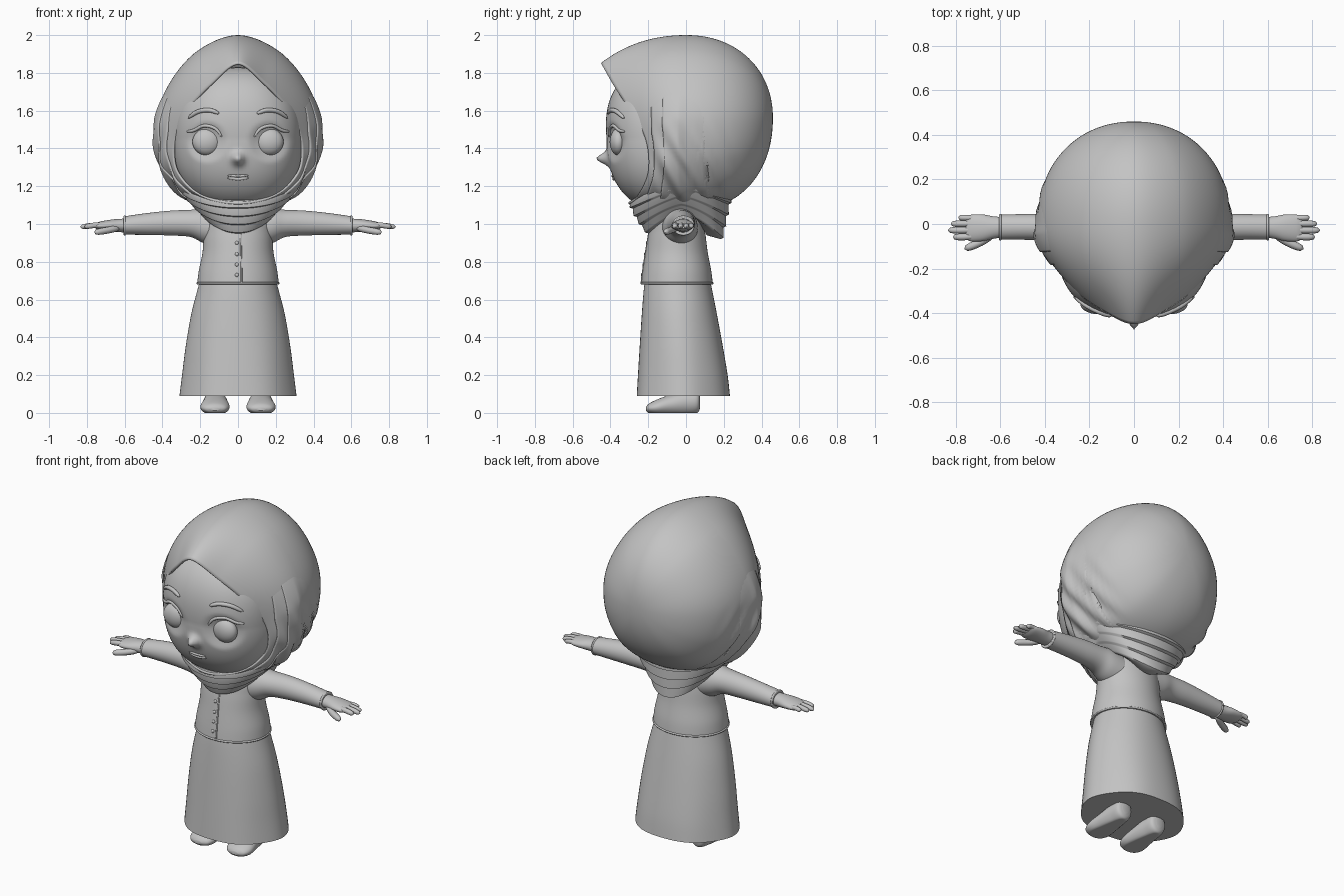
import bpy, bmesh, math
from math import sin, cos, pi, radians
from mathutils import Vector as V

if "Cube" in bpy.data.objects:
    bpy.data.objects.remove(bpy.data.objects["Cube"], do_unlink=True)

GREY = (0.55, 0.55, 0.55, 1)
mat = bpy.data.materials.new("plain grey")
mat.use_nodes = True
mat.diffuse_color = GREY
bsdf = next(n for n in mat.node_tree.nodes if n.type == 'BSDF_PRINCIPLED')
bsdf.inputs["Base Color"].default_value = GREY


def finish(bm, name, sharp=40):
    bmesh.ops.remove_doubles(bm, verts=bm.verts, dist=0.0004)
    bmesh.ops.recalc_face_normals(bm, faces=bm.faces)
    me = bpy.data.meshes.new(name)
    bm.to_mesh(me)
    bm.free()
    me.materials.append(mat)
    me.shade_smooth()
    me.set_sharp_from_angle(angle=radians(sharp))
    ob = bpy.data.objects.new(name, me)
    bpy.context.collection.objects.link(ob)
    return ob


def loft(name, rings, closed=True, caps=True, sharp=40):
    """Skin a list of equally long point rings."""
    bm = bmesh.new()
    rows = [[bm.verts.new(p) for p in r] for r in rings]
    n = len(rows[0])
    for a, b in zip(rows, rows[1:]):
        for i in range(n if closed else n - 1):
            j = (i + 1) % n
            bm.faces.new((a[i], a[j], b[j], b[i]))
    if caps:
        bm.faces.new(rows[0])
        bm.faces.new(rows[-1])
    return finish(bm, name, sharp)


def spline(keys, t):
    """Catmull-Rom through keys, mirrored in x at both ends; t runs 0..1."""
    keys = [V(k) for k in keys]
    flip = lambda v: V((-v.x, v.y, v.z))
    pts = [flip(keys[1])] + keys + [flip(keys[-2])]
    f = t * (len(keys) - 1)
    i = min(int(f), len(keys) - 2)
    u = f - i
    a, b, c, d = pts[i:i + 4]
    return 0.5 * (2 * b + (c - a) * u + (2 * a - 5 * b + 4 * c - d) * u * u
                  + (3 * b - a - 3 * c + d) * u ** 3)


def smooth_rows(rows, steps=6):
    """Blend rows of numbers smoothly so a few sections make a soft shape."""
    out = []
    for i in range(len(rows) - 1):
        a, b, c, d = [V(rows[max(0, min(len(rows) - 1, i + k))]) for k in (-1, 0, 1, 2)]
        for s in range(steps):
            u = s / steps
            out.append(0.5 * (2 * b + (c - a) * u + (2 * a - 5 * b + 4 * c - d) * u * u
                              + (3 * b - a - 3 * c + d) * u ** 3))
    return out + [V(rows[-1])]


def tube(name, pts, radius, taper=True):
    cu = bpy.data.curves.new(name, 'CURVE')
    cu.dimensions = '3D'
    cu.bevel_depth = radius
    cu.bevel_resolution = 3
    cu.use_fill_caps = True
    sp = cu.splines.new('POLY')
    path = smooth_rows(pts, 6)
    sp.points.add(len(path) - 1)
    for i, p in enumerate(path):
        u = 2 * i / (len(path) - 1) - 1
        sp.points[i].co = (*p, 1)
        sp.points[i].radius = max(0.12, (1 - abs(u) ** 4) ** 0.5) if taper else 1
    sp.use_smooth = True
    cu.materials.append(mat)
    ob = bpy.data.objects.new(name, cu)
    bpy.context.collection.objects.link(ob)


def ball(name, c, r, seg=32):
    bm = bmesh.new()
    bmesh.ops.create_uvsphere(bm, u_segments=seg, v_segments=seg // 2, radius=1)
    for v in bm.verts:
        v.co = V([c[k] + r[k] * v.co[k] for k in range(3)])
    return finish(bm, name, 180)


# Face: a rounded block with eye sockets and a small nose
P, FC, FR = 2.3, V((0, -0.1, 1.45)), V((0.345, 0.32, 0.38))


def sculpt(p):
    y = p.y - 0.1 * max(0, p.z - 1.45) * (p.y < -0.15)
    d = math.hypot(abs(p.x) - 0.165, p.z - 1.435) / 0.11
    y += 0.03 * max(0, 1 - d * d) ** 1.2
    y -= 0.062 * math.exp(-(p.x / 0.028) ** 2 - ((p.z - 1.345) / 0.03) ** 2)
    return y


def face_point(x, z, lift=0.0):
    k = max(0, 1 - abs(x / FR.x) ** P - abs((z - FC.z) / FR.z) ** P)
    p = V((x, FC.y - FR.y * k ** (1 / P), z))
    return V((x, sculpt(p) - lift, z))


bm = bmesh.new()
bmesh.ops.create_uvsphere(bm, u_segments=128, v_segments=96, radius=1)
for v in bm.verts:
    s = sum(abs(c) ** P for c in v.co) ** (-1 / P)
    v.co = V([FC[k] + FR[k] * s * v.co[k] for k in range(3)])
    if v.co.y < -0.12:
        v.co.y = sculpt(v.co)
finish(bm, "face", 180)

for side, word in ((1, "left"), (-1, "right")):
    ball(word + "_eye", (side * 0.165, -0.358, 1.435), (0.076, 0.046, 0.072))
    on_face = lambda pts: [face_point(side * x, z, 0.002) for x, z in pts]
    tube(word + "_eyebrow", on_face([(0.1, 1.585), (0.15, 1.602), (0.21, 1.595), (0.265, 1.56)]), 0.012)
    tube(word + "_eyelash", on_face([(0.085, 1.46), (0.12, 1.505), (0.18, 1.52), (0.235, 1.495), (0.272, 1.49)]), 0.009)
for z, h, r in ((1.256, -0.002, 0.007), (1.244, -0.006, 0.008)):
    tube("lip", [face_point(x, z + h * (1 - abs(x) / 0.055), 0.001) for x in (-0.055, -0.025, 0, 0.025, 0.055)], r)

# Headscarf: swept from the back of the head, over its widest ring, to the face opening
WIDEST = [(0, 0, 2.0), (0.21, 0, 1.92), (0.36, 0, 1.75), (0.432, 0, 1.55),
          (0.405, 0, 1.32), (0.26, 0.03, 1.14), (0, 0.05, 1.08)]
OPENING = [(0, -0.45, 1.852), (0.14, -0.39, 1.745), (0.26, -0.305, 1.61), (0.335, -0.215, 1.45),
           (0.325, -0.2, 1.28), (0.2, -0.255, 1.15), (0, -0.305, 1.105)]
BACK = V((0, 0.46, 1.56))


def scarf_point(turn, s, lift=0.0):
    """turn 0..2 goes round from the crown; s 0..1 back to ring, 1..2 ring to opening."""
    t, flip = (turn, 1) if turn <= 1 else (2 - turn, -1)
    m, e = spline(WIDEST, t), spline(OPENING, t)
    if s < 1:
        a = s * pi / 2
        k, h = sin(a) ** 0.94, cos(a) ** 0.94 if s < 1 else 0
        p = V((m.x * k, m.y + (BACK.y - m.y) * h, BACK.z + (m.z - BACK.z) * k))
    else:
        u = s - 1
        c = V((m.x, m.y + (e.y - m.y) * 0.58, m.z))
        p = m * (1 - u) ** 2 + c * 2 * u * (1 - u) + e * u * u
    # Slanted folds gather low on the sides
    w = max(0, min(1, (abs(p.x) - 0.2) / 0.1)) * max(0, min(1, (1.58 - p.z) / 0.25))
    w *= max(0, min(1, (0.26 - p.y) / 0.15)) * max(0, min(1, (p.y + 0.2) / 0.08))
    d = V((p.x, 0, p.z - 1.55)).normalized()
    p = p + d * (lift + 0.011 * w * sin(62 * (p.y * 0.83 + (p.z - 1.5) * 0.5)))
    return V((p.x * flip, p.y, p.z))


N = 120
hood = loft("headscarf", [[scarf_point(2 * i / N, 2 * j / 56) for i in range(N)] for j in range(57)],
            caps=False, sharp=60)
shell = hood.modifiers.new("thickness", 'SOLIDIFY')
shell.thickness = 0.012
# Overlapping outer layer, round the cheeks and under the chin
for k, (end, lift) in enumerate(((1.83, 0.012), (1.55, 0.02))):
    rows = []
    for j in range(20):
        row = []
        for i in range(81):
            f = i / 80
            fade = min(1, sin(pi * f) * 3)
            s = 0.85 + (end - 0.85) * j / 19 * (0.75 + 0.25 * fade)
            row.append(scarf_point(0.36 + 1.28 * f, s, (lift * min(1, j / 9) + 0.002) * fade - 0.004))
        rows.append(row)
    layer = loft("scarf_layer", rows, closed=False, caps=False, sharp=60)
    layer.modifiers.new("thickness", 'SOLIDIFY').thickness = 0.012

# Neck wrap: stepped drapes dipping to a point in front and behind
rings = []
for j in range(37):
    t = j / 36
    ring = []
    for i in range(96):
        a = 2 * pi * i / 96
        front = max(0, -sin(a))
        back = max(0, sin(a))
        dip = abs(sin(a)) ** 1.6
        top = 1.235 - 0.11 * front - 0.07 * back
        low = 1.055 - (0.105 if sin(a) < 0 else 0.135) * dip
        step = 0.016 * (t * 4 % 1 - 0.4) * (0.4 + 0.6 * dip)
        rx = 0.335 - 0.145 * t ** 1.3 + step
        ry = (0.275 - 0.095 * t ** 1.5 if sin(a) < 0 else 0.27 - 0.055 * t) + step
        ring.append(V((rx * cos(a), -0.025 + ry * sin(a), top + (low - top) * t)))
    rings.append(ring)
rings.append([V((p.x * 0.6, p.y * 0.6, p.z + 0.02)) for p in rings[-1]])
loft("neck_wrap", rings, sharp=50)


# Clothes: stacked oval sections (height, centre y, half width, half depth)
def oval(row, wave=0.0, n=72):
    z, cy, rx, ry = row
    return [V((rx * cos(a) * (1 + wave * cos(6 * a)), cy + ry * sin(a) * (1 + wave * cos(6 * a)), z))
            for a in (2 * pi * i / n for i in range(n))]


jacket = [(0.68, -0.048, 0.216, 0.19), (0.75, -0.048, 0.208, 0.182), (0.85, -0.05, 0.188, 0.165),
          (0.95, -0.048, 0.182, 0.15), (1.03, -0.045, 0.17, 0.13), (1.1, -0.035, 0.09, 0.08)]
loft("jacket", [oval((0.685, -0.048, 0.19, 0.165))] + [oval(r) for r in smooth_rows(jacket)])
skirt = [(0.74, -0.045, 0.19, 0.165), (0.66, -0.043, 0.212, 0.18), (0.52, -0.035, 0.247, 0.2),
         (0.35, -0.025, 0.275, 0.222), (0.2, -0.017, 0.293, 0.24), (0.09, -0.014, 0.306, 0.25)]
loft("skirt", [oval(r, 0.02 * (0.74 - r[0])) for r in smooth_rows(skirt)])
tube("jacket_hem", [(p.x, p.y, p.z) for p in oval((0.686, -0.048, 0.214, 0.188), n=24) + oval((0.686, -0.048, 0.214, 0.188), n=24)[:1]], 0.006, False)
tube("front_placket", [(0.018, -0.236, 0.685), (0.018, -0.228, 0.75), (0.016, -0.213, 0.85), (0.014, -0.196, 0.95)], 0.005, False)
for z, y in ((0.73, -0.232), (0.785, -0.224), (0.84, -0.216), (0.9, -0.206)):
    ball("button", (-0.006, y, z), (0.01, 0.007, 0.01), 16)


# Arms, hands and feet
def section(axis, at, c, r, n=40):
    pts = []
    for a in (2 * pi * i / n for i in range(n)):
        u, w = c[0] + r[0] * cos(a), c[1] + r[1] * sin(a)
        pts.append(V((at, u, w)) if axis == 'x' else V((u, at, max(0, w))))
    return pts


# Sections run (position, centre, height, half width, half height)
SLEEVE = [(0.08, -0.035, 0.97, 0.1, 0.1), (0.18, -0.03, 0.99, 0.09, 0.092), (0.25, -0.024, 1.003, 0.074, 0.072),
          (0.35, -0.016, 1.005, 0.064, 0.066), (0.48, -0.013, 1.0, 0.058, 0.058), (0.605, -0.014, 0.992, 0.056, 0.048)]
PALM = [(0.58, -0.014, 0.992, 0.045, 0.037), (0.63, -0.016, 0.992, 0.05, 0.035), (0.68, -0.017, 0.992, 0.06, 0.03),
        (0.73, -0.018, 0.99, 0.06, 0.023), (0.755, -0.018, 0.99, 0.05, 0.014)]
FOOT = [(0.075, 0.12, 0.06, 0.02, 0.03), (0.06, 0.12, 0.06, 0.05, 0.06), (0, 0.12, 0.055, 0.06, 0.066),
        (-0.08, 0.12, 0.042, 0.07, 0.056), (-0.15, 0.122, 0.03, 0.077, 0.042),
        (-0.195, 0.122, 0.024, 0.06, 0.026), (-0.212, 0.122, 0.022, 0.025, 0.01)]
FINGERS = [(0.028, 0.785, 0.013), (0.001, 0.822, 0.0145), (-0.028, 0.835, 0.015), (-0.058, 0.812, 0.015)]
for side, word in ((1, "left"), (-1, "right")):
    for name, rows in (("sleeve", SLEEVE), ("palm", PALM)):
        loft(f"{word}_{name}", [section('x', side * r[0], r[1:3], r[3:5]) for r in smooth_rows(rows)])
    loft(word + "_shoe", [section('y', r[0], (side * r[1], r[2]), r[3:5]) for r in smooth_rows(FOOT)])
    for y, tip, rad in FINGERS:
        tube(word + "_finger", [(side * 0.69, y * 0.9, 0.992), (side * 0.76, y, 0.993), (side * tip, y, 0.984)], rad)
    tube(word + "_thumb", [(side * 0.63, -0.045, 0.98), (side * 0.69, -0.082, 0.967), (side * 0.76, -0.112, 0.955)], 0.018)
    cuff = section('x', side * 0.6, (-0.014, 0.992), (0.054, 0.047), 20)
    tube(word + "_cuff", cuff + cuff[:1], 0.006, False)
